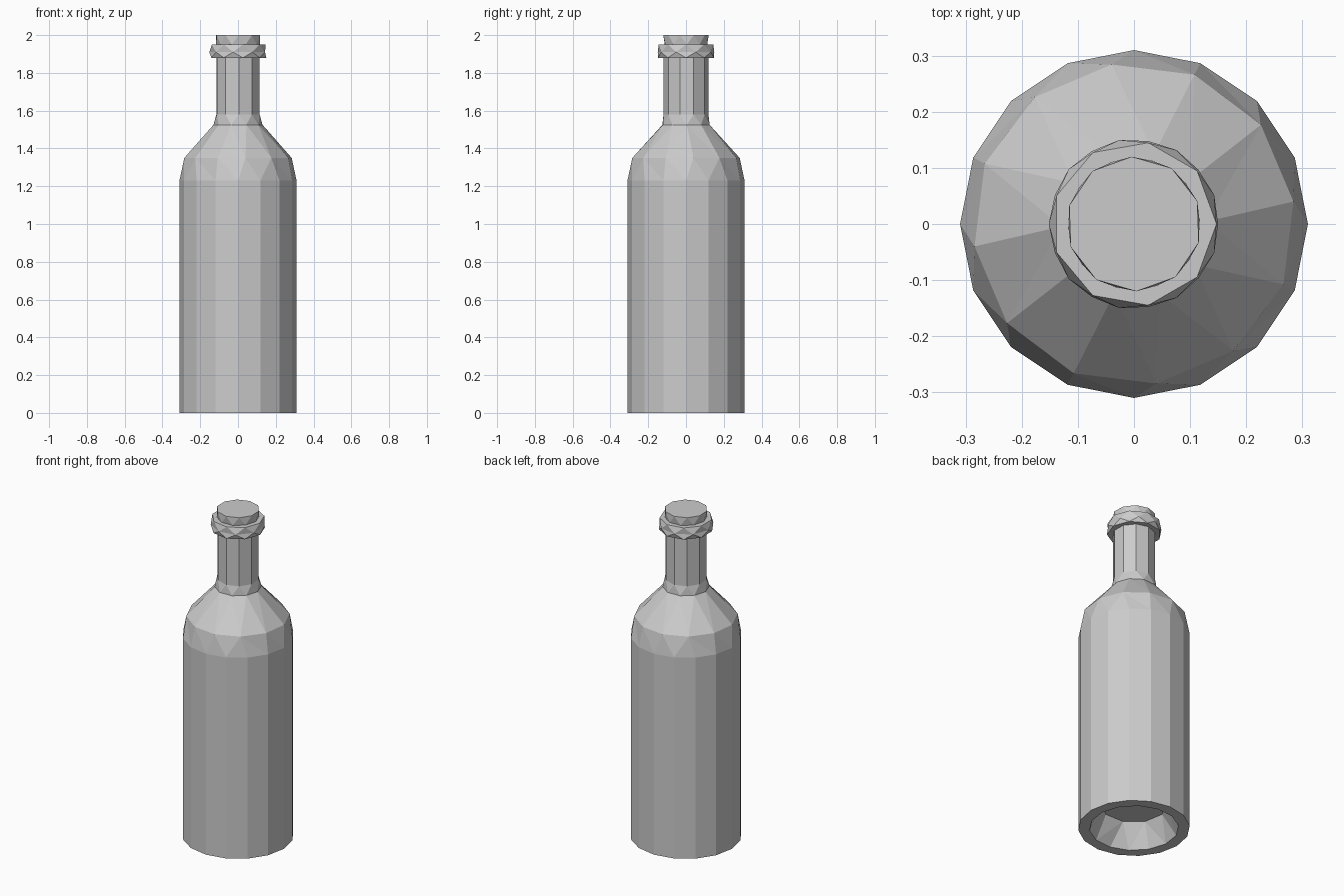
import bpy, bmesh, math

if "Cube" in bpy.data.objects:
    bpy.data.objects.remove(bpy.data.objects["Cube"])


def lathe(name, rings, cap_start=False, cap_end=False):
    """Stitch rings of (radius, z, sides, start angle) into one faceted shell."""
    bm = bmesh.new()
    loops = []
    for r, z, n, start in rings:
        angles = [math.radians(start) + math.tau * i / n for i in range(n + 1)]
        verts = [bm.verts.new((r * math.cos(a), r * math.sin(a), z)) for a in angles[:n]]
        loops.append((angles, verts))
    for (aa, av), (ba, bv) in zip(loops, loops[1:]):
        n, m, i, j = len(av), len(bv), 0, 0
        if n == m and abs(aa[0] - ba[0]) < 1e-6:
            for k in range(n):
                bm.faces.new((av[k], av[(k + 1) % n], bv[(k + 1) % n], bv[k]))
            continue
        # Different side counts: zip the two rings together with triangles
        while i < n or j < m:
            if j == m or (i < n and aa[i + 1] <= ba[j + 1]):
                bm.faces.new((av[i % n], av[(i + 1) % n], bv[j % m]))
                i += 1
            else:
                bm.faces.new((av[i % n], bv[(j + 1) % m], bv[j % m]))
                j += 1
    if cap_start:
        bm.faces.new(loops[0][1][::-1])
    if cap_end:
        bm.faces.new(loops[-1][1])
    bmesh.ops.recalc_face_normals(bm, faces=bm.faces)
    mesh = bpy.data.meshes.new(name)
    bm.to_mesh(mesh)
    bm.free()
    obj = bpy.data.objects.new(name, mesh)
    bpy.context.collection.objects.link(obj)
    return obj


# Body: hollow punt underneath, straight wall, rounded shoulder
lathe("bottle_body", [
    (0.18, 0.14, 9, 10),
    (0.248, 0.0, 14, 5),
    (0.31, 0.0, 16, 0),
    (0.31, 1.23, 16, 0),
    (0.287, 1.35, 12, 8),
    (0.13, 1.525, 10, 2),
    (0.10, 1.525, 10, 2),
], cap_start=True, cap_end=True)

# Neck with a small flare at the base, closed at the mouth
lathe("bottle_neck", [
    (0.13, 1.525, 10, 2),
    (0.119, 1.58, 10, 20),
    (0.119, 1.90, 10, 20),
    (0.117, 1.95, 10, 2),
    (0.12, 2.0, 10, 20),
], cap_start=True, cap_end=True)

# Raised collar below the mouth
lathe("neck_collar", [
    (0.11, 1.88, 9, 0),
    (0.150, 1.88, 9, 0),
    (0.152, 1.91, 9, 20),
    (0.147, 1.95, 9, 0),
    (0.11, 1.95, 9, 0),
])
